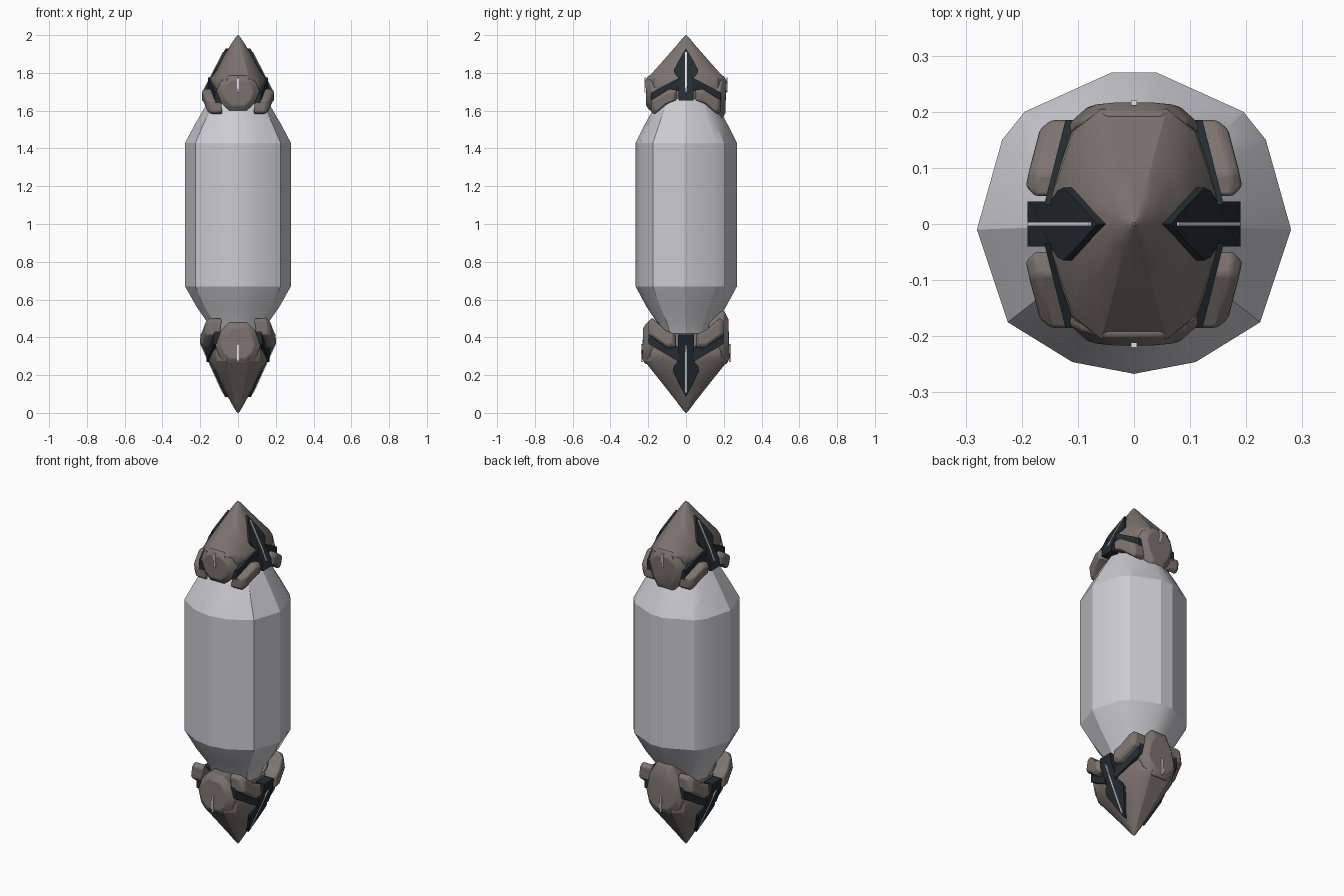
import bpy, bmesh, math

if "Cube" in bpy.data.objects:
    bpy.data.objects.remove(bpy.data.objects["Cube"])


def material(name, rgb):
    m = bpy.data.materials.new(name)
    m.diffuse_color = (*rgb, 1)
    m.use_nodes = True
    m.node_tree.nodes["Principled BSDF"].inputs["Base Color"].default_value = m.diffuse_color
    return m


PALE = material("pale_grey", (0.60, 0.60, 0.635))
BROWN = material("warm_brown_grey", (0.20, 0.172, 0.157))
DARK = material("dark_slate", (0.018, 0.026, 0.031))
WHITE = material("white_slit", (0.80, 0.80, 0.80))


def finish(bm, name, mat, bevel=0.0, angle=30):
    bmesh.ops.recalc_face_normals(bm, faces=bm.faces[:])
    me = bpy.data.meshes.new(name)
    bm.to_mesh(me)
    bm.free()
    me.materials.append(mat)
    ob = bpy.data.objects.new(name, me)
    bpy.context.collection.objects.link(ob)
    bpy.ops.object.select_all(action='DESELECT')
    ob.select_set(True)
    bpy.context.view_layer.objects.active = ob
    bpy.ops.object.shade_smooth_by_angle(angle=math.radians(angle))
    if bevel:
        b = ob.modifiers.new("bevel", 'BEVEL')
        b.width = bevel
        b.segments = 2
        b.limit_method = 'ANGLE'
    return ob


def loft(name, rings, mat, **kw):
    """Skin a list of equal-length point rings and close both ends."""
    bm = bmesh.new()
    vs = [[bm.verts.new(p) for p in r] for r in rings]
    n = len(rings[0])
    for a, b in zip(vs, vs[1:]):
        for i in range(n):
            j = (i + 1) % n
            bm.faces.new((a[i], a[j], b[j], b[i]))
    bm.faces.new(vs[0])
    bm.faces.new(vs[-1])
    return finish(bm, name, mat, **kw)


# Crystal body: faceted cylinder with tapered shoulders
section = [(0.28, -0.01), (0.235, 0.15), (0.195, 0.20), (0.04, 0.27),
           (-0.04, 0.27), (-0.195, 0.20), (-0.235, 0.15), (-0.28, -0.01),
           (-0.225, -0.175), (-0.11, -0.246), (0, -0.267), (0.11, -0.246),
           (0.225, -0.175)]
levels = [(0.36, 0.40), (0.48, 0.58), (0.56, 0.78), (0.67, 1), (1.43, 1),
          (1.53, 0.81), (1.64, 0.58), (1.71, 0.42)]
loft("crystal_body", [[(x * s, y * s, z) for x, y in section] for z, s in levels],
     PALE, angle=24)

# Outline of the cap core as fractions of its half width and half depth
quarter = [(1, 0.25), (0.74, 0.8), (0.4, 1)]
outline = (quarter + [(-x, y) for x, y in reversed(quarter)]
           + [(-x, -y) for x, y in quarter]
           + [(x, -y) for x, y in reversed(quarter)])


def plate(name, poly, place, out, thick, mat, to_world, inset=1.0, drop=0.0, bevel=0.0):
    """Prism over a 2D outline (u, d); 'out' gives its outer distance from the axis."""
    cu = sum(p[0] for p in poly) / len(poly)
    cd = sum(p[1] for p in poly) / len(poly)
    top = [(cu + (u - cu) * inset, cd + (d - cd) * inset) for u, d in poly]
    rings = [[to_world(*place(u, out(u, d) - thick, d)) for u, d in poly],
             [to_world(*place(u, out(u, d) - drop, d)) for u, d in poly]]
    if inset < 1:
        rings.append([to_world(*place(u, out(u, d), d)) for u, d in top])
    return loft(name, rings, mat, bevel=bevel)


def build_cap(tag, to_world):
    # Pointed core; d is the distance from the tip
    profile = [(0, 0.003, 0.003), (0.012, 0.013, 0.015), (0.05, 0.038, 0.046),
               (0.14, 0.092, 0.125), (0.23, 0.146, 0.205),
               (0.27, 0.15, 0.208), (0.35, 0.13, 0.18)]
    loft(tag + "_cap_core",
         [[to_world(x * a, y * b, d) for x, y in outline] for d, a, b in profile],
         BROWN, angle=28)

    # Side parts, placed by (y, x, d)
    panel = [(0, 0.07), (0.03, 0.12), (0.065, 0.185), (0.06, 0.205), (0.04, 0.23),
             (0.04, 0.30), (0.04, 0.345)]
    panel = panel + [(-u, d) for u, d in reversed(panel[1:])]
    strip = [(0.035, 0.225), (0.035, 0.29), (0.185, 0.36), (0.185, 0.305)]
    arm = [(0.05, 0.29), (0.05, 0.345), (0.10, 0.365), (0.165, 0.42),
           (0.185, 0.405), (0.185, 0.345), (0.09, 0.285)]

    def panel_x(u, d):
        return min(0.19, 0.066 + 0.52 * (d - 0.07))

    for sx, side in ((1, "right"), (-1, "left")):
        plate(f"{tag}_{side}_panel", panel, lambda u, o, d: (sx * o, u, d),
              panel_x, 0.05, DARK, to_world)
        slit = [(-0.004, 0.09), (0.004, 0.09), (0.004, 0.30), (-0.004, 0.30)]
        plate(f"{tag}_{side}_slit", slit, lambda u, o, d: (sx * o, u, d),
              lambda u, d: panel_x(u, d) + 0.004, 0.008, WHITE, to_world)
        for sy, end in ((-1, "front"), (1, "back")):
            def place(u, o, d):
                return (sx * o, sy * u, d)
            plate(f"{tag}_{side}_{end}_strip", strip, place,
                  lambda u, d: 0.160 - 0.28 * max(0, u - 0.05), 0.05, DARK, to_world)
            plate(f"{tag}_{side}_{end}_arm", arm, place,
                  lambda u, d: 0.193 - 0.22 * max(0, u - 0.07) - 0.15 * max(0, d - 0.33),
                  0.075, BROWN, to_world, inset=0.75, drop=0.016, bevel=0.006)

    # Rounded plates at front and back, the back one reaching further
    half = [(0.05, 0.215), (0.095, 0.25), (0.115, 0.30), (0.09, 0.36), (0.045, 0.40)]
    for sy, end, stretch in ((-1, "front", 1.0), (1, "back", 1.5)):
        def place(u, o, d):
            return (u, sy * o, d)
        h = [(u, d if d < 0.3 else 0.3 + (d - 0.3) * stretch) for u, d in half]
        shield = h + [(-u, d) for u, d in reversed(h)]

        def shield_y(u, d):
            return 0.217 - 0.35 * max(0, abs(u) - 0.06) - 0.08 * max(0, d - 0.3)

        plate(f"{tag}_{end}_shield", shield, place, shield_y, 0.09, BROWN,
              to_world, inset=0.72, drop=0.018, bevel=0.005)
        slit = [(-0.005, 0.225), (0.005, 0.225), (0.005, 0.305), (-0.005, 0.305)]
        plate(f"{tag}_{end}_slit", slit, place, lambda u, d: 0.220, 0.009,
              WHITE, to_world)


build_cap("top", lambda x, y, d: (x, y, 2 - d))
build_cap("bottom", lambda x, y, d: (x * 1.05, y * 1.08, d * 1.2))
